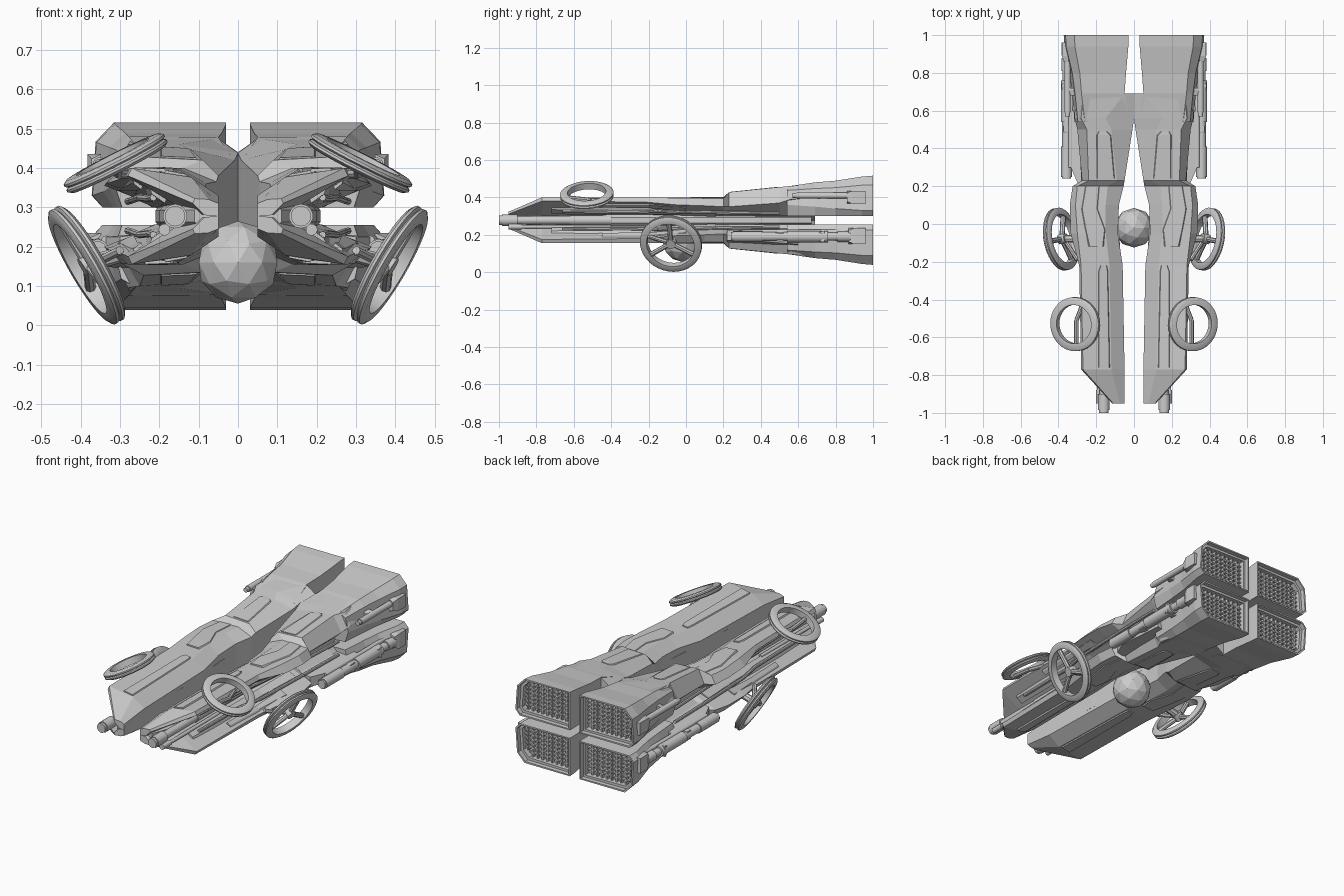
import bpy, bmesh, math
from mathutils import Vector, Matrix

if "Cube" in bpy.data.objects:
    bpy.data.objects.remove(bpy.data.objects["Cube"])

MID = 0.2775  # height of the plane that upper and lower halves mirror across


def make(name, bm, axes="XZ", smooth=False):
    """Turn a bmesh in world coordinates into an object mirrored on X and/or Z."""
    bmesh.ops.recalc_face_normals(bm, faces=bm.faces)
    bmesh.ops.translate(bm, verts=bm.verts, vec=(0, 0, -MID))
    me = bpy.data.meshes.new(name)
    bm.to_mesh(me)
    bm.free()
    ob = bpy.data.objects.new(name, me)
    ob.location.z = MID
    bpy.context.collection.objects.link(ob)
    if axes:
        m = ob.modifiers.new("Mirror", "MIRROR")
        m.use_axis = ("X" in axes, False, "Z" in axes)
        m.use_mirror_merge = False
    if smooth:
        bpy.ops.object.select_all(action="DESELECT")
        ob.select_set(True)
        bpy.context.view_layer.objects.active = ob
        bpy.ops.object.shade_smooth_by_angle(angle=math.radians(35))
    return ob


def loft(bm, sections):
    """Skin (y, [(x, z), ...]) sections; returns the rear cap."""
    rings = [[bm.verts.new((x, y, z)) for x, z in pts] for y, pts in sections]
    for a, b in zip(rings, rings[1:]):
        for i in range(len(a)):
            j = (i + 1) % len(a)
            bm.faces.new((a[i], a[j], b[j], b[i]))
    bm.faces.new(rings[0])
    return bm.faces.new(rings[-1])


def box(bm, x0, x1, y0, y1, z0, z1):
    loft(bm, [(y, [(x0, z0), (x0, z1), (x1, z1), (x1, z0)]) for y in (y0, y1)])


def plate(bm, rows, t):
    """Raised strip: rows of (y, x0, z0, x1, z1); positive t rises up, negative hangs down."""
    loft(bm, [(y, [(x0, z0 - t), (x0 + .006, z0 + t), (x1 - .006, z1 + t), (x1, z1 - t)])
              for y, x0, z0, x1, z1 in rows])


def rod(bm, p, q, r, n=14):
    p, q = Vector(p), Vector(q)
    rot = (q - p).to_track_quat("Z", "Y").to_matrix().to_4x4()
    bmesh.ops.create_cone(bm, cap_ends=True, segments=n, radius1=r, radius2=r,
                          depth=(q - p).length, matrix=Matrix.Translation((p + q) / 2) @ rot)


def barrel(bm, x, z, steps):
    """Stepped cylinder along y: steps of (y0, y1, radius)."""
    for y0, y1, r in steps:
        rod(bm, (x, y0, z), (x, y1, z), r)


def wheel(bm, centre, normal, R, rin, h, n=36):
    """Grooved ring; returns the matrix of its plane."""
    prof = [(rin, -h), (R - .012, -h), (R, -h * .6), (R, -h * .25), (R - .008, 0),
            (R, h * .25), (R, h * .6), (R - .012, h), (rin, h)]
    mat = Matrix.Translation(centre) @ Vector(normal).to_track_quat("Z", "Y").to_matrix().to_4x4()
    loops = []
    for k in range(n):
        a = 2 * math.pi * k / n
        loops.append([bm.verts.new(mat @ Vector((r * math.cos(a), r * math.sin(a), z))) for r, z in prof])
    for k in range(n):
        a, b = loops[k], loops[(k + 1) % n]
        for i in range(len(prof)):
            j = (i + 1) % len(prof)
            bm.faces.new((a[i], a[j], b[j], b[i]))
    return mat


# Main hull quarter: forked prong flaring outward, shoulder, rear block
bm = bmesh.new()
loft(bm, [
    (-.95, [(.05, MID), (.05, .31), (.075, .32), (.11, .322), (.115, .31), (.085, .28)]),
    (-.77, [(.05, MID), (.05, .33), (.12, .377), (.27, .40), (.28, .38), (.15, .30)]),
    (-.22, [(.06, MID), (.06, .335), (.13, .382), (.28, .40), (.29, .375), (.15, .30)]),
    (-.05, [(.085, MID), (.085, .35), (.15, .395), (.30, .397), (.335, .36), (.16, .30)]),
    (.10, [(.08, MID), (.08, .36), (.15, .40), (.31, .395), (.34, .355), (.18, .30)]),
    (.20, [(.055, MID), (.055, .365), (.14, .40), (.30, .395), (.325, .35), (.2, .30)]),
    (.23, [(.05, MID), (.05, .38), (.09, .42), (.24, .428), (.275, .35), (.2, .30)]),
    (.50, [(.008, MID), (.008, .42), (.12, .447), (.25, .455), (.30, .37), (.22, .30)]),
    (.56, [(0, MID), (0, .438), (.15, .46), (.28, .46), (.315, .39), (.22, .30)]),
    (.69, [(0, MID), (0, .44), (.05, .475), (.27, .475), (.31, .40), (.18, .30)])])
make("hull", bm)

# Engine blocks with stepped, recessed rear openings
bm = bmesh.new()
cap = loft(bm, [
    (.54, [(.02, .30), (.02, .435), (.26, .458), (.297, .437), (.315, .36), (.295, .30)]),
    (.69, [(.05, .30), (.05, .478), (.278, .48), (.312, .447), (.327, .35), (.307, .30)]),
    (.80, [(.042, .30), (.042, .487), (.287, .489), (.327, .452), (.342, .34), (.318, .30)]),
    (.94, [(.03, .30), (.03, .511), (.313, .511), (.36, .465), (.37, .33), (.345, .30)]),
    (1.0, [(.03, .30), (.03, .516), (.315, .516), (.362, .467), (.372, .33), (.345, .30)])])
bmesh.ops.recalc_face_normals(bm, faces=bm.faces)
for inset, depth in ((.01, .025), (.016, .035)):
    bmesh.ops.inset_region(bm, faces=[cap], thickness=inset)
    cap = bmesh.ops.extrude_discrete_faces(bm, faces=[cap])["faces"][0]
    bmesh.ops.translate(bm, verts=cap.verts, vec=(0, -depth, 0))
make("engine_block", bm)

# Grilles inside the engines
bm = bmesh.new()
for i in range(9):
    x = .082 + i * .03
    box(bm, x - .004, x + .004, .938, .958, .32, .495 if x < .30 else .46)
for i in range(6):
    z = .348 + i * .0245
    box(bm, .05, .345 if z < .455 else .315, .938, .956, z - .004, z + .004)
make("engine_grille", bm)

# Low raised panels on the prongs, shoulders and rear blocks
bm = bmesh.new()
plate(bm, [(-.76, .125, .378, .19, .388), (-.25, .135, .383, .19, .389), (-.22, .14, .383, .18, .388)], .006)
plate(bm, [(-.12, .16, .393, .24, .396), (-.03, .15, .396, .26, .397), (.08, .19, .398, .28, .396),
           (.2, .18, .398, .26, .396)], .004)
plate(bm, [(.24, .10, .422, .2, .426), (.47, .12, .446, .2, .45), (.49, .14, .447, .19, .45)], .004)
make("top_panel", bm)

# Strips and pipes on the inner faces between upper and lower prongs
bm = bmesh.new()
plate(bm, [(-.72, .18, .318, .225, .342), (-.1, .185, .315, .235, .335), (.16, .2, .305, .26, .325)], -.008)
plate(bm, [(-.45, .24, .352, .27, .366), (-.2, .25, .35, .28, .366), (.0, .26, .332, .31, .35)], -.007)
make("inner_strip", bm)

bm = bmesh.new()
pts = [(.215, -.66, .325), (.225, -.3, .322), (.25, -.15, .325), (.27, .2, .318), (.28, .5, .315)]
for p, q in zip(pts, pts[1:]):
    rod(bm, p, q, .009, n=8)
make("inner_pipe", bm, smooth=True)

# Central core joining upper and lower hull, with chamfered outer edge
bm = bmesh.new()
loft(bm, [(y, [(a, MID - .035), (a, MID + .035), (x - .02, MID + .035), (x, MID + .015),
               (x, MID - .015), (x - .02, MID - .035)]) for y, a, x in
          ((-.93, .055, .11), (-.8, .055, .16), (-.45, .055, .165), (-.42, .055, .18), (-.1, .075, .18),
           (.1, .09, .20), (.5, .01, .21), (.67, 0, .18))])
make("core", bm, "X")

# Nose cannons
bm = bmesh.new()
barrel(bm, .16, MID, [(-1, -.975, .026), (-.985, -.90, .031), (-.91, -.6, .022), (-.62, -.4, .026)])
barrel(bm, .187, .243, [(-.95, -.88, .015), (-.9, -.4, .01)])
make("nose_cannon", bm, "X", True)

# Thick cannons beside the lower engines
bm = bmesh.new()
barrel(bm, .357, .19, [(.24, .26, .024), (.25, .41, .029), (.40, .56, .024), (.54, .76, .031),
                       (.76, .82, .022), (.81, .88, .028)])
barrel(bm, .335, .215, [(.3, .85, .013)])
make("side_cannon", bm, "X", True)

# Slim rods beside the upper engines
bm = bmesh.new()
barrel(bm, .352, .41, [(.57, .60, .013), (.59, .90, .017)])
make("side_rod", bm, "X", True)

# Brackets holding the cannons and rods
bm = bmesh.new()
for y0, y1, x0, z0, z1, x1 in ((.86, .96, .348, .365, .435, .382), (.68, .72, .3, .39, .425, .355),
                               (.87, .96, .348, .15, .235, .385), (.46, .52, .28, .165, .215, .372),
                               (.70, .74, .3, .16, .22, .385)):
    loft(bm, [(y0, [(x0, z0), (x0, z1), (x1 - .01, z1 - .012), (x1 - .01, z0 + .012)]),
              (y0 + .03, [(x0, z0), (x0, z1), (x1, z1), (x1, z0)]),
              (y1, [(x0, z0), (x0, z1), (x1, z1), (x1, z0)])])
loft(bm, [(y, [(.22, z), (.22, .235), (x, .225), (x, z + .02)]) for y, x, z in
          ((.22, .30, .15), (.3, .335, .15), (.6, .335, .13))])
make("side_bracket", bm, "X")

# Front upper rings on short arms
bm = bmesh.new()
wheel(bm, (.311, -.53, .412), (.45, -.06, .89), .143, .103, .018)
make("upper_ring", bm, "X", True)
bm = bmesh.new()
pts = [(.26, -.38, .385), (.285, -.46, .385), (.305, -.51, .385), (.305, -.645, .40)]
for p, q in zip(pts, pts[1:]):
    rod(bm, p, q, .012, n=8)
make("upper_ring_arm", bm, "X", True)

# Lower rings, toed toward the front, with spokes, hub and strut
bm = bmesh.new()
mat = wheel(bm, (.385, -.08, .153), (.866, -.17, -.5), .167, .130, .02)
make("lower_ring", bm, "X", True)
bm = bmesh.new()
rod(bm, mat @ Vector((0, 0, -.03)), mat @ Vector((0, 0, .012)), .026)
for k in range(3):
    a = math.radians(90 + 120 * k)
    rod(bm, mat @ Vector((0, 0, -.004)), mat @ Vector((math.cos(a) * .135, math.sin(a) * .135, 0)), .014, n=8)
rod(bm, mat @ Vector((0, 0, -.01)), (.26, -.08, .19), .02, n=8)
rod(bm, (.30, -.19, .19), (.37, -.08, .155), .012, n=8)
make("lower_ring_spokes", bm, "X", True)

# Faceted sphere slung between the prongs
bm = bmesh.new()
bmesh.ops.create_icosphere(bm, subdivisions=2, radius=.105, matrix=Matrix.Translation((0, -.02, .16)))
make("pod_sphere", bm, "")
